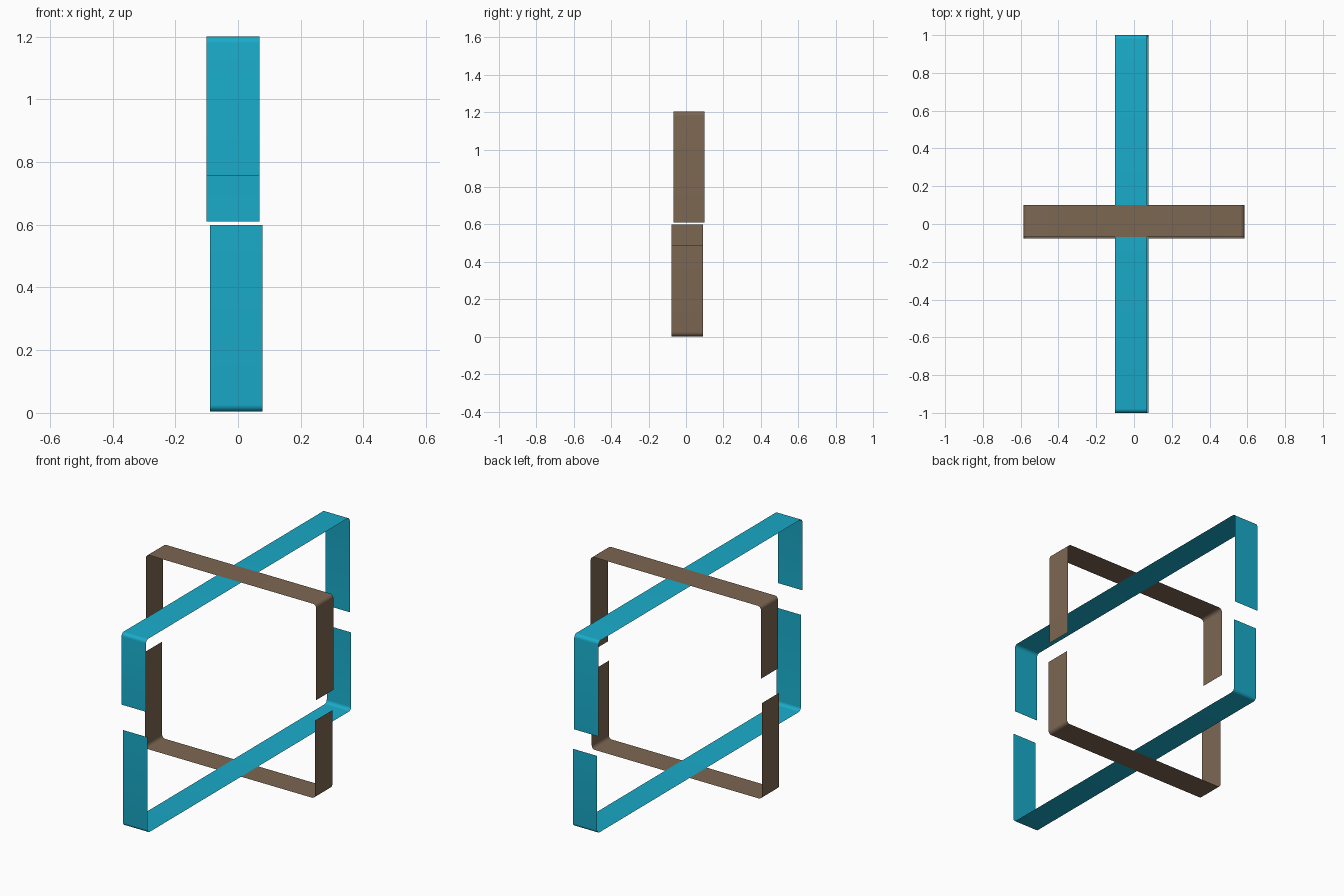
import bpy
from math import sin, cos, pi

if "Cube" in bpy.data.objects:
    bpy.data.objects.remove(bpy.data.objects["Cube"])


def material(name, rgb):
    m = bpy.data.materials.new(name)
    m.diffuse_color = (*rgb, 1)
    m.use_nodes = True
    m.node_tree.nodes["Principled BSDF"].inputs["Base Color"].default_value = m.diffuse_color
    return m


blue = material("blue", (0.010, 0.41, 0.59))
brown = material("brown", (0.205, 0.135, 0.085))


def band(name, mat, axis, half, z_flat, end_neg, end_pos, w0, w1, r=0.022, steps=6):
    """Thin U-shaped strip: leg, rounded corner, flat run, rounded corner, leg."""
    s = 1 if z_flat > end_neg else -1          # opens downward (+1) or upward (-1)
    arc = [i / steps * pi / 2 for i in range(steps + 1)]
    left = [(-half + r - r * cos(a), z_flat - s * (r - r * sin(a))) for a in arc]
    right = [(-u, z) for u, z in reversed(left)]
    path = [(-half, end_neg)] + left + right + [(half, end_pos)]

    verts = []
    for u, z in path:
        for w in (w0, w1):
            verts.append((u, w, z) if axis == 'X' else (w, u, z))
    faces = []
    for i in range(len(path) - 1):
        f = (2 * i, 2 * i + 2, 2 * i + 3, 2 * i + 1)
        outward = (s > 0) == (axis == 'X')     # keep normals facing outside
        faces.append(f if outward else f[::-1])

    me = bpy.data.meshes.new(name)
    me.from_pydata(verts, [], faces)
    me.materials.append(mat)
    ob = bpy.data.objects.new(name, me)
    bpy.context.collection.objects.link(ob)
    bpy.context.view_layer.objects.active = ob
    ob.select_set(True)
    bpy.ops.object.shade_smooth_by_angle(angle=pi / 6)
    ob.select_set(False)


# Short pair of bands running along x
band("upper_short_band", brown, 'X', 0.585, 1.203, 0.755, 0.61, -0.068, 0.10)
band("lower_short_band", brown, 'X', 0.585, 0.002, 0.60, 0.487, -0.078, 0.09)

# Long pair of bands running along y
band("upper_long_band", blue, 'Y', 1.0, 1.201, 0.755, 0.61, -0.10, 0.068)
band("lower_long_band", blue, 'Y', 1.0, 0.004, 0.60, 0.487, -0.09, 0.078)
